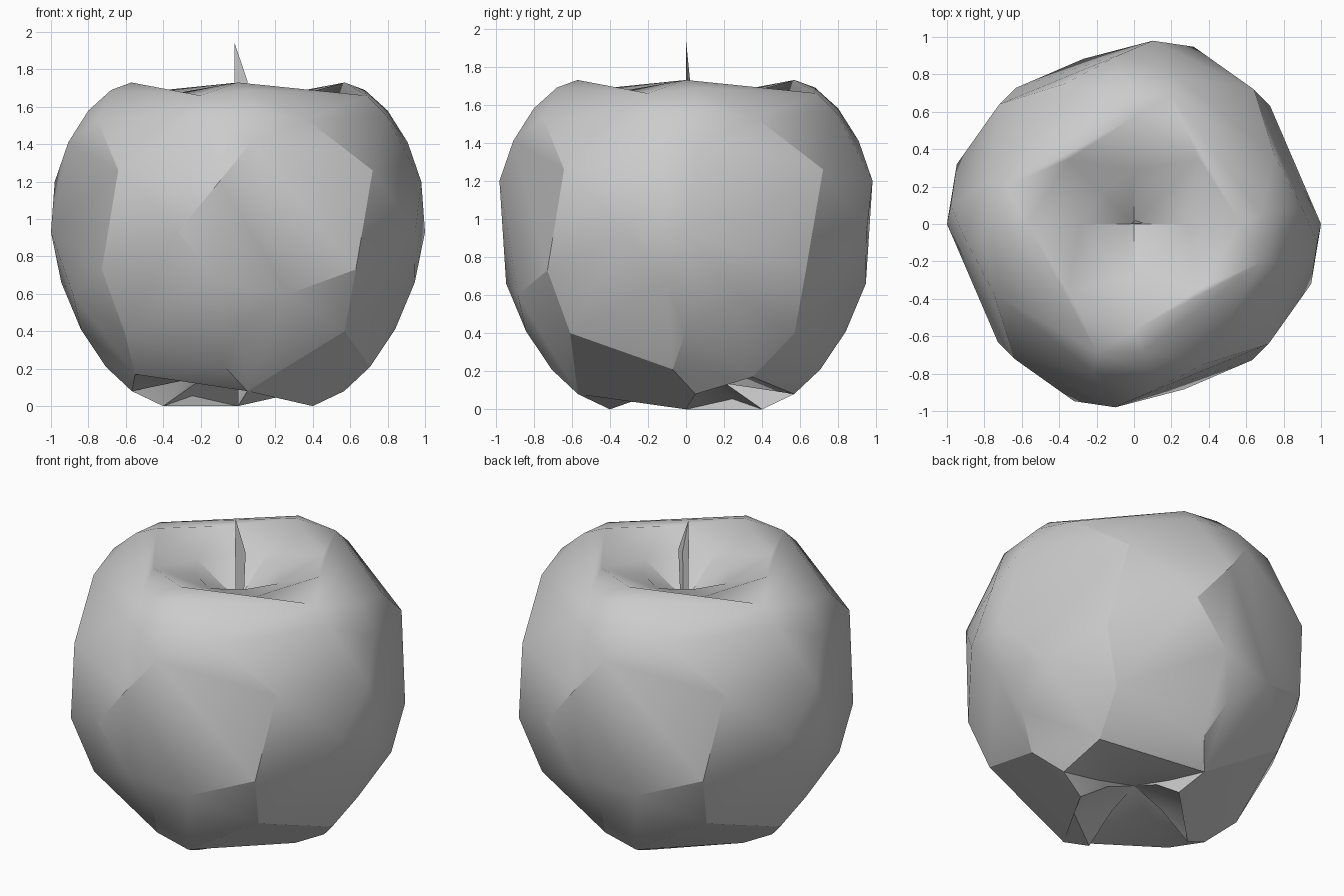
import bpy, bmesh, math
from mathutils import Vector, Matrix

cube = bpy.data.objects.get("Cube")
if cube:
    bpy.data.objects.remove(cube)

grey = bpy.data.materials.new("plain grey")
grey.use_nodes = True
grey.diffuse_color = (0.6, 0.6, 0.6, 1)
grey.node_tree.nodes["Principled BSDF"].inputs["Base Color"].default_value = (0.6, 0.6, 0.6, 1)


def finish(bm, name, angle):
    bmesh.ops.triangulate(bm, faces=bm.faces[:])
    bmesh.ops.recalc_face_normals(bm, faces=bm.faces[:])
    mesh = bpy.data.meshes.new(name)
    bm.to_mesh(mesh)
    bm.free()
    obj = bpy.data.objects.new(name, mesh)
    bpy.context.collection.objects.link(obj)
    mesh.materials.append(grey)
    bpy.ops.object.select_all(action='DESELECT')
    obj.select_set(True)
    bpy.context.view_layer.objects.active = obj
    bpy.ops.object.shade_smooth_by_angle(angle=math.radians(angle))
    return obj


# Side profile of the fruit: height, radius
PROFILE = [(0, .4), (.08, .57), (.21, .71), (.41, .84), (.66, .95), (.93, 1),
           (1.2, .985), (1.41, .91), (1.59, .8), (1.69, .68), (1.73, .57)]


def radius(z):
    for (z0, r0), (z1, r1) in zip(PROFILE, PROFILE[1:]):
        if z <= z1:
            return r0 + (r1 - r0) * (z - z0) / (z1 - z0)
    return PROFILE[-1][1]


# Facet corners of one quarter: x, height
CORNERS = [(0, 0), (.05, .08), (-.07, .21), (0, .41), (.57, .4), (.27, .6),
           (-.1, .66), (.63, .73), (-.32, .93), (-.1, 1.2), (.72, 1.26),
           (.07, 1.41), (.37, 1.53), (-.22, 1.56), (.1, 1.58), (-.2, 1.66),
           (.05, 1.69), (0, 1.73)]

bm = bmesh.new()
for x, z in CORNERS:
    p = Vector((x, -math.sqrt(radius(z) ** 2 - x * x), z))
    for k in range(4):
        bm.verts.new(Matrix.Rotation(k * math.pi / 2, 3, 'Z') @ p)
# Side points and the lips of the two lower notches
for s in (-1, 1):
    bm.verts.new((s, 0, .93))
    bm.verts.new((s * .55, s * .35, .17))
bmesh.ops.convex_hull(bm, input=bm.verts[:])
bmesh.ops.delete(bm, geom=[v for v in bm.verts if not v.link_faces], context='VERTS')


def hollow(is_cap, is_rim, dip, rings):
    """Open a cap, wave its flat rim and sink a hollow through rings of (scale, z)."""
    caps = [f for f in bm.faces if is_cap(f)]
    bmesh.ops.delete(bm, geom=caps, context='FACES')
    edges = [e for e in bm.edges if e.is_boundary and all(is_rim(v) for v in e.verts)]
    bmesh.ops.bisect_edges(bm, edges=edges, cuts=1)
    for v in bm.verts:
        if v.is_boundary and is_rim(v) and min(abs(v.co.x), abs(v.co.y)) > .1:
            v.co = Vector((v.co.x * 1.22, v.co.y * 1.22, dip))
    edges = [e for e in bm.edges if e.is_boundary]
    for scale, z in rings:
        ext = bmesh.ops.extrude_edge_only(bm, edges=edges)["geom"]
        for v in [g for g in ext if isinstance(g, bmesh.types.BMVert)]:
            v.co = Vector((v.co.x * scale, v.co.y * scale, z))
        edges = [g for g in ext if isinstance(g, bmesh.types.BMEdge)]
    bmesh.ops.remove_doubles(bm, verts=bm.verts[:], dist=.001)


def is_crown(v):
    return v.co.z > 1.725


def is_foot(v):
    return v.co.z < .005


def is_base(f):
    c = f.calc_center_median()
    return all(is_foot(v) for v in f.verts) or (c.z < .125 and c.x * c.y > .005)


# Fruit body with the stem hollow above and the notched, four-footed hollow below
hollow(lambda f: all(is_crown(v) for v in f.verts), is_crown, 1.67, [(.5, 1.61), (0, 1.42)])
hollow(is_base, is_foot, .055, [(.5, .14), (0, .22)])
body = finish(bm, "fruit_body", 25)

# Keep the rounded crown free of creases
for e in body.data.edges:
    if all(body.data.vertices[i].co.z > 1.6 for i in e.vertices):
        e.use_edge_sharp = False

# Stem: thin three-sided spike
bm = bmesh.new()
SECTION = [(-.02, 0), (.05, .005), (.01, .02)]
low = [bm.verts.new((x * .7, y * .7, 1.38)) for x, y in SECTION]
mid = [bm.verts.new((x, y, 1.74)) for x, y in SECTION]
tip = bm.verts.new((-.018, 0, 1.94))
for i in range(3):
    j = (i + 1) % 3
    bm.faces.new((low[i], low[j], mid[j], mid[i]))
    bm.faces.new((mid[i], mid[j], tip))
bm.faces.new(low[::-1])
finish(bm, "stem", 25)
